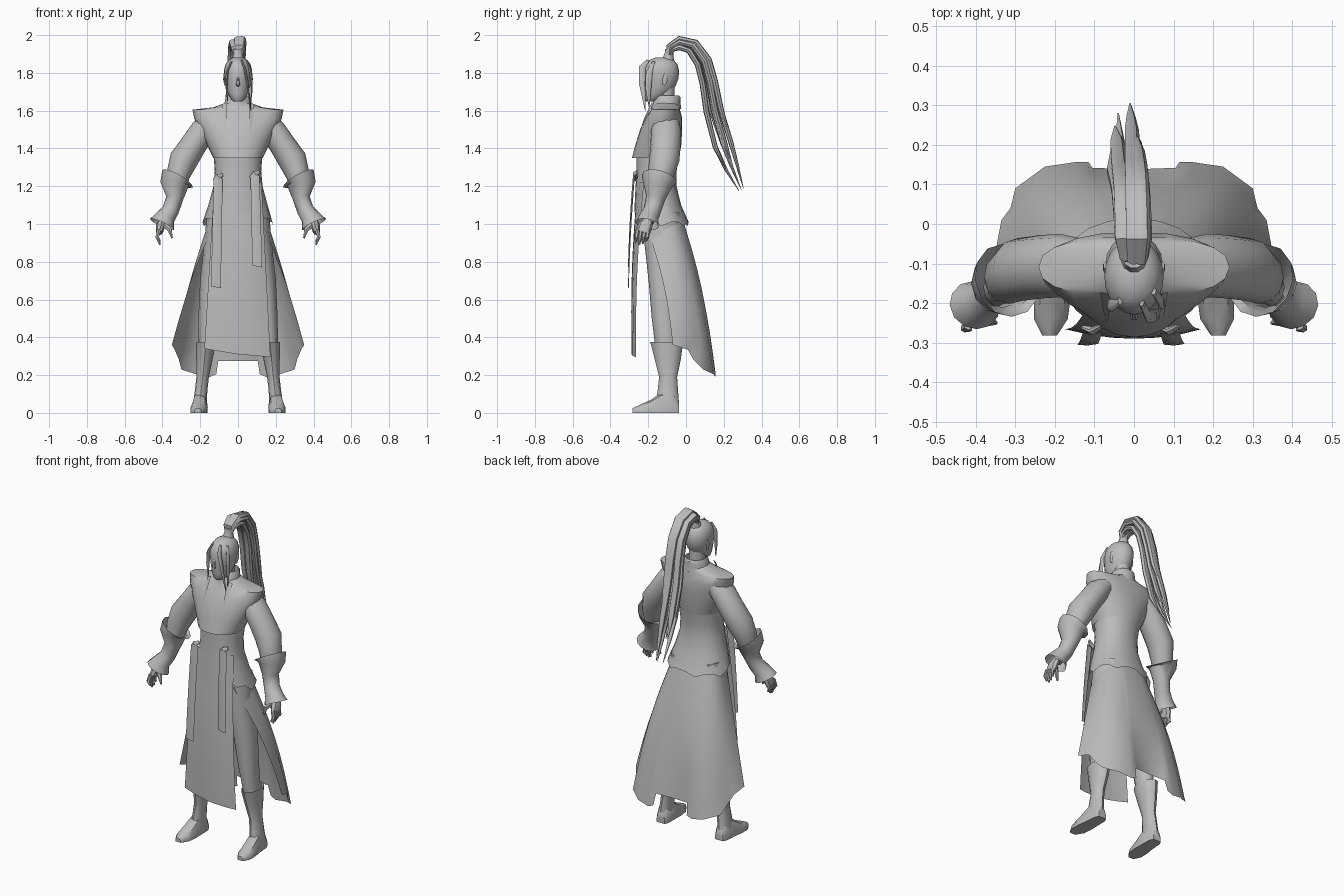
import bpy, bmesh, math
from mathutils import Vector as V

grey = bpy.data.materials.new("plain_grey")
grey.diffuse_color = (0.5, 0.5, 0.5, 1)


def finish(name, bm, mirror=False):
    bmesh.ops.recalc_face_normals(bm, faces=bm.faces)
    me = bpy.data.meshes.new(name)
    bm.to_mesh(me)
    bm.free()
    ob = bpy.data.objects.new(name, me)
    bpy.context.collection.objects.link(ob)
    me.materials.append(grey)
    if mirror:
        m = ob.modifiers.new("mirror", 'MIRROR')
        m.use_clip = True
        m.merge_threshold = 0.0005
    return ob


def loft(name, rings, closed=True, caps=True, **kw):
    """Skin a list of equal-length point rows."""
    bm = bmesh.new()
    rows = [[bm.verts.new(p) for p in r] for r in rings]
    n = len(rows[0])
    for a, b in zip(rows, rows[1:]):
        for i in range(n if closed else n - 1):
            j = (i + 1) % n
            bm.faces.new((a[i], a[j], b[j], b[i]))
    if closed and caps:
        bm.faces.new(rows[0])
        bm.faces.new(rows[-1])
    return finish(name, bm, **kw)


def ring(z, rx, yf, yb, cx=0, n=20, power=2.0):
    """Horizontal oval from front yf to back yb."""
    cy, ry, pts = (yf + yb) / 2, (yb - yf) / 2, []
    for i in range(n):
        a = 2 * math.pi * i / n
        c, s = math.cos(a), math.sin(a)
        pts.append(V((cx + rx * math.copysign(abs(c) ** (2 / power), c),
                      cy + ry * math.copysign(abs(s) ** (2 / power), s), z)))
    return pts


def tube(name, path, radii, ref=(0, 1, 0), n=10, caps=True, **kw):
    """Oval tube along a path; radii are (along ref, across)."""
    path, rings = [V(p) for p in path], []
    for i, p in enumerate(path):
        t = (path[min(i + 1, len(path) - 1)] - path[max(i - 1, 0)]).normalized()
        u = V(ref)
        u = (u - t * u.dot(t)).normalized()
        v = t.cross(u)
        ru, rv = radii[i]
        rings.append([p + u * ru * math.cos(2 * math.pi * k / n)
                      + v * rv * math.sin(2 * math.pi * k / n) for k in range(n)])
    return loft(name, rings, caps=caps, **kw)


def sheet(name, top, bottom, bulge=(0, 0), rows=8, **kw):
    """Cloth hanging between two edges, bowed outward in x and y."""
    out = []
    for r in range(rows + 1):
        t = r / rows
        w = math.sin(math.pi * t)
        out.append([V(a).lerp(V(b), t) + V((bulge[0] * w * (1 if a[0] > 0 else 0), bulge[1] * w, 0))
                    for a, b in zip(top, bottom)])
    return loft(name, out, closed=False, **kw)


# Vest with wide stiff shoulders
loft("vest", [ring(*r, power=p) for r, p in (
    ((1.35, .132, -.286, -.036), 2.1), ((1.42, .165, -.268, -.025), 2.1),
    ((1.50, .203, -.243, -.02), 2.2), ((1.56, .232, -.215, -.02), 2.3),
    ((1.605, .241, -.185, -.032), 2.4), ((1.618, .13, -.182, -.03), 2.2),
    ((1.64, .07, -.17, -.04), 2))], caps=False)

# Jacket body with an uneven hem
jacket = [ring(*r, power=2.2) for r in (
    (1.36, .129, -.262, -.037), (1.28, .123, -.262, -.05),
    (1.2, .13, -.267, -.05), (1.1, .157, -.272, -.026), (1.0, .188, -.274, .014))]
for i, p in enumerate(jacket[-1]):
    front = max(0, -math.sin(2 * math.pi * i / 20))
    p.z += .065 * front + (.01 if i % 3 else -.012)
    p.x *= 1 - .1 * front
loft("jacket", jacket, caps=False)

# Hanging sash ends with small knots
for nm, x, zt, zb in (("left_sash", -.105, 1.25, .66), ("right_sash", .09, 1.265, .77)):
    s = 1 if x > 0 else -1
    sheet(nm, [(x - .024, -.274, zt - .01), (x, -.28, zt), (x + .024, -.272, zt - .01)],
          [(x - .026 + s * .012, -.305, zb + .01), (x + s * .012, -.307, zb + .005),
           (x + .026 + s * .012, -.303, zb)], bulge=(0, -.004))
    tube(nm + "_knot", [(x - .022, -.262, zt - .02), (x, -.27, zt), (x + .022, -.258, zt + .01)],
         [(.006, .01), (.011, .016), (.006, .01)])

# Skirt panels
sheet("front_panel",
      [(-.125, -.222, 1.22), (-.09, -.245, 1.22), (-.045, -.254, 1.22), (0, -.256, 1.22),
       (.045, -.254, 1.22), (.09, -.245, 1.22), (.125, -.222, 1.22)],
      [(-.178, -.265, .34), (-.12, -.278, .33), (-.06, -.285, .32), (0, -.288, .31),
       (.06, -.285, .305), (.12, -.278, .30), (.172, -.265, .295)],
      bulge=(0, -.014))
sheet("back_skirt",
      [(0, -.028, 1.06), (.05, -.028, 1.06), (.06, -.03, 1.06), (.08, -.036, 1.06), (.10, -.05, 1.06),
       (.125, -.07, 1.06), (.14, -.10, 1.06), (.142, -.15, 1.05), (.12, -.22, 1.02)],
      [(0, .138, .275), (.105, .142, .275), (.115, .157, .205), (.15, .156, .19), (.225, .145, .205),
       (.30, .09, .23), (.312, .04, .28), (.335, .01, .335), (.35, -.07, .36)],
      bulge=(.016, .024), mirror=True)

# Legs and boots
tube("leg", [(.085, -.125, 1.06), (.10, -.13, .9), (.135, -.12, .7), (.155, -.115, .5), (.17, -.1, .33)],
     [(.10, .08), (.09, .078), (.078, .066), (.066, .055), (.06, .042)], n=12, mirror=True)
loft("boot", [ring(*r, n=12) for r in (
    (.375, .05, -.19, -.015, .172), (.35, .05, -.182, -.018, .172), (.28, .043, -.165, -.028, .178),
    (.19, .033, -.142, -.047, .187), (.12, .033, -.15, -.042, .195), (.05, .036, -.16, -.037, .202))],
    caps=False, mirror=True)
foot = []
for y, x, w, h in ((-.037, .2, .026, .06), (-.06, .2, .037, .10), (-.13, .202, .04, .11),
                   (-.185, .206, .045, .07), (-.24, .21, .042, .045), (-.282, .213, .018, .025)):
    foot.append([V((x + w * a, y, h * b)) for a, b in
                 ((-1, 0), (1, 0), (1.02, .4), (.7, .85), (0, 1), (-.7, .85), (-1.02, .4))])
loft("foot", foot, mirror=True)

# Arms, flared tilted gauntlets and hands
tube("arm", [(.14, -.105, 1.54), (.185, -.105, 1.495), (.235, -.108, 1.42), (.288, -.115, 1.34),
             (.318, -.135, 1.255), (.336, -.16, 1.13), (.395, -.2, 1.01)],
     [(.07, .06), (.08, .068), (.08, .07), (.08, .076), (.068, .062), (.042, .04), (.03, .028)],
     n=12, mirror=True)
tube("gauntlet", [(.32, -.142, 1.24), (.336, -.15, 1.212), (.334, -.16, 1.14), (.356, -.178, 1.075),
                  (.385, -.197, 1.035), (.402, -.205, .998)],
     [(.095, .093), (.08, .076), (.052, .046), (.047, .045), (.052, .052), (.062, .07)],
     n=12, caps=False, mirror=True)
tube("palm", [(.398, -.2, 1.02), (.41, -.215, .99), (.416, -.228, .955)],
     [(.027, .022), (.038, .024), (.038, .018)], n=8, mirror=True)
for i, (nm, tip) in enumerate((("index", .905), ("middle", .89), ("ring", .895), ("little", .91))):
    y = -.257 + i * .019
    tube(nm + "_finger", [(.418, y, .97), (.428, y - .006, .93), (.413, y - .01, tip)],
         [(.011, .012), (.011, .011), (.005, .005)], n=6, mirror=True)
tube("thumb", [(.395, -.22, 1.0), (.362, -.245, .97), (.349, -.25, .925)],
     [(.016, .016), (.013, .013), (.005, .005)], n=6, mirror=True)

# Head, neck and collar
loft("neck", [ring(z, .046, -.16, -.06, n=12) for z in (1.6, 1.73)], caps=False)
loft("collar", [ring(*r, n=16) for r in (
    (1.61, .085, -.185, -.025), (1.645, .07, -.175, -.03), (1.672, .066, -.165, -.03), (1.68, .06, -.155, -.037))],
    caps=False)
loft("head", [ring(*r) for r in (
    (1.648, .02, -.208, -.165), (1.66, .036, -.217, -.135), (1.69, .053, -.222, -.085),
    (1.73, .065, -.226, -.055), (1.77, .072, -.229, -.04), (1.81, .075, -.229, -.036),
    (1.845, .067, -.217, -.045), (1.868, .05, -.195, -.065), (1.882, .022, -.16, -.1))])
tube("nose", [(0, -.222, 1.785), (0, -.23, 1.755), (0, -.237, 1.738), (0, -.222, 1.73)],
     [(.005, .005), (.008, .008), (.011, .007), (.007, .004)], ref=(1, 0, 0), n=6)
tube("ear", [(.068, -.115, 1.735), (.073, -.11, 1.765), (.073, -.105, 1.795)],
     [(.008, .005), (.015, .006), (.009, .005)], n=6, mirror=True)

# Loose flat locks beside the face
for nm, pts in (
        ("right_lock", [(.02, -.2, 1.865), (.035, -.232, 1.83), (.052, -.232, 1.74), (.068, -.215, 1.6)]),
        ("right_side_lock", [(.05, -.17, 1.86), (.068, -.195, 1.8), (.072, -.2, 1.72), (.066, -.195, 1.62)]),
        ("left_lock", [(-.035, -.195, 1.86), (-.057, -.205, 1.81), (-.062, -.205, 1.74), (-.055, -.212, 1.65)])):
    tube(nm, pts, [(.01, .006), (.018, .008), (.016, .007), (.002, .002)], n=6)

# Lapel edges on the chest
sheet("lapel", [(.058, -.18, 1.645), (.085, -.172, 1.635)], [(.066, -.246, 1.475), (.071, -.245, 1.475)],
      bulge=(0, -.008), mirror=True)

# High ponytail: binding and long tapering strands
tube("hair_binding", [(0, -.095, 1.865), (0, -.09, 1.9), (0, -.088, 1.925)],
     [(.034, .034), (.024, .024), (.028, .024)], ref=(1, 0, 0))
spine = [(-.088, 1.89), (-.08, 1.93), (-.035, 1.953), (.03, 1.935), (.085, 1.855),
         (.113, 1.75), (.138, 1.6), (.188, 1.42), (.235, 1.3), (.29, 1.18)]
spread = [.1, .5, .8, 1, 1.15, 1.2, 1.4, 1.6, 1.2, .5]
size = [.5, .8, 1, 1, 1, 1, .95, .85, .55, .08]
strands = ((0, .006, -.01, 10), (-.026, .012, -.035, 9), (.026, .012, -.02, 9), (-.02, -.022, -.03, 10),
           (.02, -.022, -.02, 9), (0, .032, -.01, 10), (-.026, -.002, -.045, 8), (.022, .034, -.01, 8))
for k, (dx, dn, drift, n) in enumerate(strands):
    path, rad = [], []
    for i in range(n):
        a, b = spine[max(i - 1, 0)], spine[min(i + 1, len(spine) - 1)]
        t = V((b[0] - a[0], b[1] - a[1])).normalized()
        f = i / (n - 1)
        path.append((dx * (1 - .5 * f * f) * min(1, .5 + i * .25) + drift * f * f,
                     spine[i][0] - t.y * dn * spread[i], spine[i][1] + t.x * dn * spread[i]))
        s = size[i] if i < n - 1 else .08
        rad.append((.022 * s, .016 * s))
    tube(f"hair_strand_{k + 1}", path, rad, ref=(1, 0, 0), n=7)

# Smooth shading with sharp edges kept
bpy.ops.object.select_all(action='SELECT')
bpy.context.view_layer.objects.active = bpy.data.objects["vest"]
bpy.ops.object.shade_smooth_by_angle(angle=math.radians(40))
